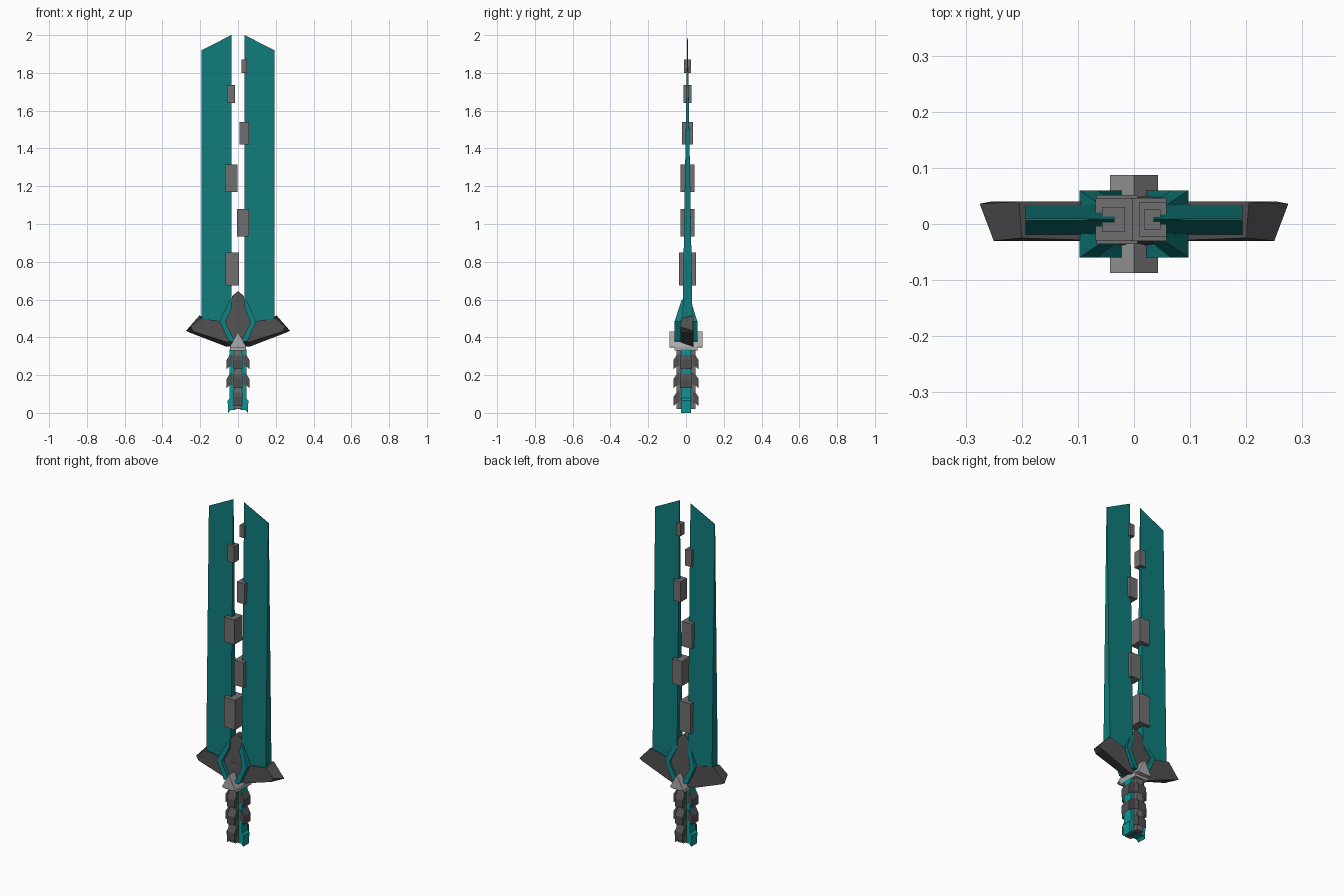
import bpy, bmesh
from math import radians
from mathutils import Matrix, Vector


def material(name, r, g, b):
    m = bpy.data.materials.new(name)
    m.diffuse_color = (r, g, b, 1)
    return m


TEAL = material("teal", 0.005, 0.20, 0.20)
BRIGHT = material("bright_teal", 0.005, 0.30, 0.30)
DARK = material("dark_grey", 0.08, 0.08, 0.08)
MID = material("mid_grey", 0.16, 0.16, 0.16)
LIGHT = material("light_grey", 0.40, 0.40, 0.40)


def slab(name, front, back, mat, turns=(0,), mirror=False):
    """Solid between two matching outlines, optionally turned about z or mirrored in x."""
    bm = bmesh.new()
    n = len(front)
    flips = (1, -1) if mirror else (1,)
    for angle in turns:
        for s in flips:
            rot = Matrix.Rotation(radians(angle), 3, 'Z')
            f = [bm.verts.new(rot @ Vector((x * s, y, z))) for x, y, z in front]
            b = [bm.verts.new(rot @ Vector((x * s, y, z))) for x, y, z in back]
            bm.faces.new(f)
            bm.faces.new(b[::-1])
            for i in range(n):
                j = (i + 1) % n
                bm.faces.new((f[i], b[i], b[j], f[j]))
    bmesh.ops.recalc_face_normals(bm, faces=bm.faces)
    me = bpy.data.meshes.new(name)
    bm.to_mesh(me)
    bm.free()
    me.materials.append(mat)
    ob = bpy.data.objects.new(name, me)
    bpy.context.collection.objects.link(ob)
    return ob


def profile(name, pts, mat, cy=0.0, **kw):
    """Slab from (x, z, half thickness) points."""
    return slab(name, [(x, cy - h, z) for x, z, h in pts],
                [(x, cy + h, z) for x, z, h in pts], mat, **kw)


def box(name, x0, x1, y0, y1, z0, z1, mat, **kw):
    o = [(x0, z0), (x1, z0), (x1, z1), (x0, z1)]
    return slab(name, [(x, y0, z) for x, z in o], [(x, y1, z) for x, z in o], mat, **kw)


# Twin blades, thinning to the tip
profile("blades", [(0.035, 0.44, 0.027), (0.193, 0.46, 0.027),
                   (0.193, 1.92, 0.002), (0.035, 2.0, 0.001)],
        TEAL, cy=0.008, mirror=True)

# Staggered blocks along the gap
blocks = [(-0.067, 0.006, 0.675, 0.85, 0.044), (-0.005, 0.058, 0.935, 1.08, 0.038),
          (-0.069, -0.003, 1.17, 1.315, 0.037), (0.009, 0.058, 1.42, 1.54, 0.03),
          (-0.057, -0.016, 1.64, 1.735, 0.022), (0.018, 0.047, 1.80, 1.87, 0.018)]
for i, (x0, x1, z0, z1, h) in enumerate(blocks):
    box(f"gap_block_{i + 1}", x0, x1, 0.008 - h, 0.008 + h, z0, z1, MID)

# Crossguard wings, larger on the back
slab("guard_wings",
     [(0, -0.03, 0.39), (0.06, -0.03, 0.375), (0.235, -0.03, 0.43),
      (0.25, -0.03, 0.455), (0.2, -0.025, 0.5), (0.05, -0.03, 0.48), (0, -0.03, 0.48)],
     [(0, 0.04, 0.36), (0.06, 0.04, 0.35), (0.255, 0.04, 0.425),
      (0.275, 0.036, 0.435), (0.205, 0.04, 0.515), (0.05, 0.04, 0.48), (0, 0.04, 0.48)],
     DARK, mirror=True)

# Pointed guard centre
profile("guard_centre", [(0, 0.645, 0.012), (0.03, 0.62, 0.018), (0.045, 0.56, 0.028),
                         (0.066, 0.49, 0.042), (0.035, 0.38, 0.045), (0, 0.37, 0.045),
                         (-0.035, 0.38, 0.045), (-0.066, 0.49, 0.042),
                         (-0.045, 0.56, 0.028), (-0.03, 0.62, 0.018)], DARK, cy=0.006)

# Chevron brackets around the centre
profile("guard_brackets", [(0.036, 0.6, 0.022), (0.05, 0.585, 0.028), (0.097, 0.485, 0.06),
                           (0.05, 0.38, 0.06), (0.015, 0.375, 0.06),
                           (0.066, 0.48, 0.06), (0.033, 0.56, 0.034)],
        TEAL, mirror=True)

# Gabled collar with its lower ring
profile("collar", [(0, 0.43, 0.087), (0.043, 0.35, 0.087), (0.03, 0.345, 0.087),
                   (-0.03, 0.345, 0.087), (-0.043, 0.35, 0.087)], LIGHT)
box("collar_ring", -0.043, 0.043, -0.062, 0.062, 0.33, 0.352, LIGHT)

# Grip: cross-shaped section of teal side ribs and grey front/back ribs
box("grip_core", -0.022, 0.022, -0.03, 0.03, 0.02, 0.34, DARK)
box("grip_side_ribs", 0.018, 0.044, -0.027, 0.027, 0.05, 0.335, BRIGHT, mirror=True)
box("grip_face_ribs", 0.025, 0.05, -0.021, 0.021, 0.02, 0.335, MID, turns=(90, 270))


def barb(name, top, inner, outer, half, mat, turns):
    profile(name, [(inner - 0.012, top, half), (inner, top, half), (outer, top - 0.03, half),
                   (outer, top - 0.078, half), (inner, top - 0.062, half),
                   (inner - 0.012, top - 0.062, half)], mat, turns=turns)


# Barbs stepping down the grip
for i, top in enumerate((0.31, 0.21)):
    barb(f"side_barbs_{i + 1}", top, 0.042, 0.06, 0.031, DARK, (0, 180))
for i, top in enumerate((0.31, 0.21, 0.115)):
    barb(f"face_barbs_{i + 1}", top, 0.046, 0.066, 0.025, DARK, (90, 270))

# Flared teal feet of the side ribs
profile("grip_feet", [(0.012, 0.08, 0.027), (0.042, 0.08, 0.027), (0.055, 0.065, 0.027),
                      (0.052, 0.0, 0.027), (0.04, 0.015, 0.027), (0.012, 0.015, 0.027)],
        BRIGHT, mirror=True)
